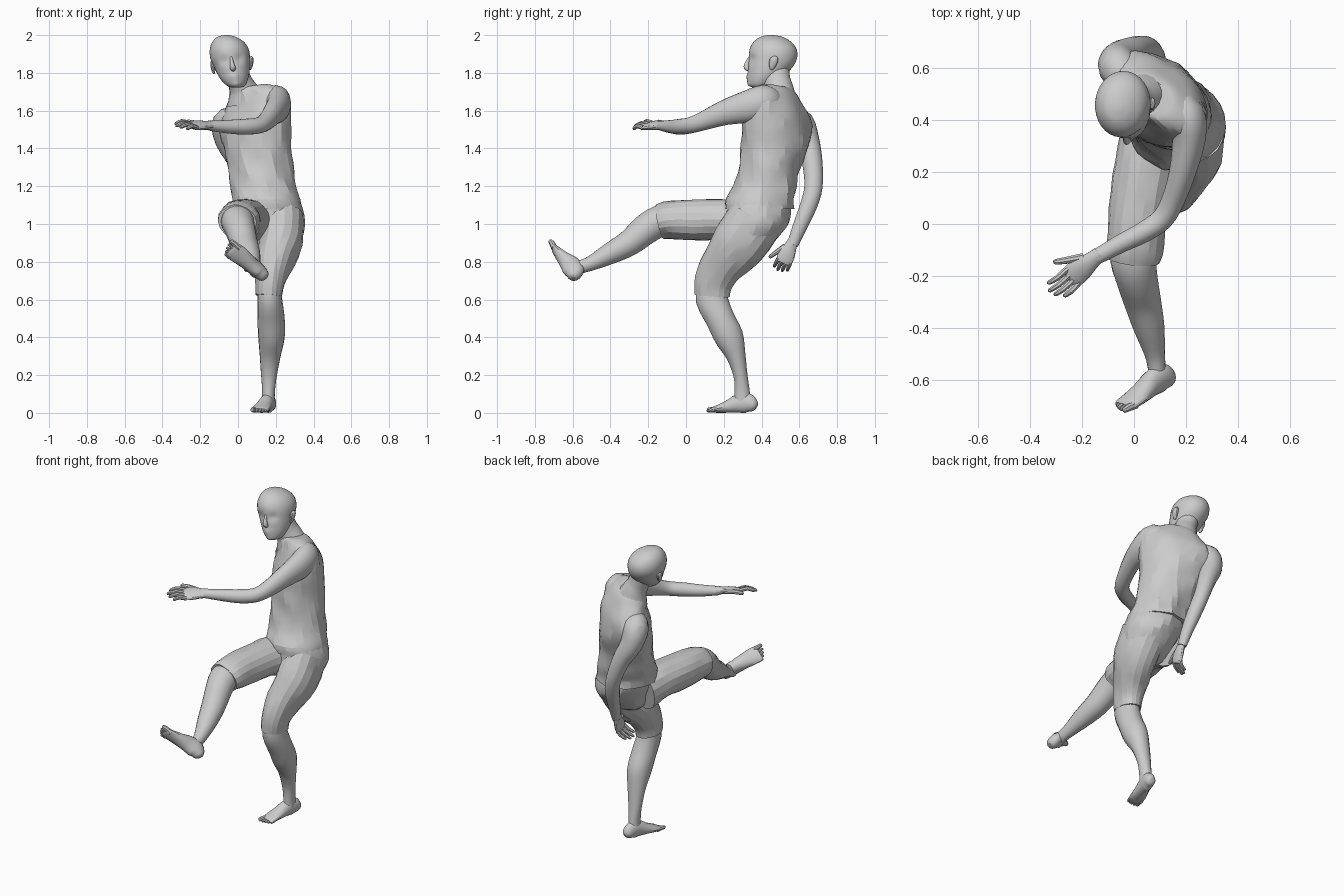
import bpy, bmesh, math
from mathutils import Vector, Matrix, noise


def spline(rings, steps):
    """Catmull-Rom through every value of the ring tuples."""
    out, n = [], len(rings)
    for i in range(n - 1):
        p0, p1, p2, p3 = (rings[max(0, min(n - 1, i + k))] for k in (-1, 0, 1, 2))
        for s in range(steps):
            t = s / steps
            out.append([0.5 * (2 * b + (c - a) * t + (2 * a - 5 * b + 4 * c - d) * t * t
                               + (3 * b - a - 3 * c + d) * t ** 3)
                        for a, b, c, d in zip(p0, p1, p2, p3)])
    out.append(list(rings[-1]))
    return out


def loft(name, rings, ref=(1, 0, 0), sides=18, steps=3, frame=None, wrinkle=0, bumps=(), smooth=30):
    """Rings: x, y, z, half width along ref, half depth. With 7 values: level rings with turn and slope."""
    rs = spline(rings, steps)
    pts = [Vector(r[:3]) for r in rs]
    bm = bmesh.new()
    loops = []
    for i, r in enumerate(rs):
        if len(r) == 7:
            t = math.radians(r[5])
            u = Vector((math.cos(t), math.sin(t), r[6]))
            v = Vector((-math.sin(t), math.cos(t), 0))
        else:
            tan = (pts[min(i + 1, len(pts) - 1)] - pts[max(i - 1, 0)]).normalized()
            u = Vector(ref)
            u = (u - tan * u.dot(tan)).normalized()
            v = tan.cross(u)
        loop = []
        for k in range(sides):
            a = 2 * math.pi * k / sides
            d = u * (r[3] * math.cos(a)) + v * (r[4] * math.sin(a))
            p = pts[i] + d
            if wrinkle:
                q = Vector((p.x * 14, p.y * 14, p.z * 9 + p.x * 6))
                p += d.normalized() * noise.noise(q) * wrinkle
            for c, rad, off in bumps:
                p += Vector(off) * math.exp(-((p - Vector(c)).length / rad) ** 2)
            loop.append(bm.verts.new(frame @ p if frame else p))
        loops.append(loop)
    for a, b in zip(loops, loops[1:]):
        for k in range(sides):
            j = (k + 1) % sides
            bm.faces.new((a[k], a[j], b[j], b[k]))
    bm.faces.new(loops[0][::-1])
    bm.faces.new(loops[-1])
    bmesh.ops.recalc_face_normals(bm, faces=bm.faces)
    me = bpy.data.meshes.new(name)
    bm.to_mesh(me)
    bm.free()
    ob = bpy.data.objects.new(name, me)
    bpy.context.collection.objects.link(ob)
    bpy.ops.object.select_all(action='DESELECT')
    ob.select_set(True)
    bpy.context.view_layer.objects.active = ob
    bpy.ops.object.shade_smooth_by_angle(angle=math.radians(smooth))
    return ob


def frame_at(origin, fwd, up, flip=1, scale=1):
    y = Vector(fwd).normalized()
    z = Vector(up)
    z = (z - y * z.dot(y)).normalized()
    x = y.cross(z) * flip
    m = Matrix((x, y, z)).transposed().to_4x4() @ Matrix.Scale(scale, 4)
    m.translation = Vector(origin)
    return m


def finger(name, base, tip, r, frame, droop=0.0):
    a, b = Vector(base), Vector(tip)
    m = a.lerp(b, 0.55) + Vector((0, 0, droop))
    e = a.lerp(b, 0.93)
    loft(name, [(*a, r, r), (*m, r * .95, r * .9), (*e, r * .75, r * .7), (*b, r * .25, r * .25)],
         (0, 0, 1), 8, 2, frame)


def hand(side, frame, curl):
    loft(side + "_palm", [(0, -.02, 0, .026, .024), (0, .02, 0, .033, .02), (.002, .06, 0, .044, .019),
                          (0, .1, -.002, .044, .015), (0, .118, -.003, .036, .01)], sides=14, frame=frame)
    for i, length in enumerate((.085, .1, .093, .07)):
        x = .033 - .022 * i
        finger(f"{side}_finger_{i + 1}", (x, .1, -.002),
               (x * 1.1, .1 + length * (1 - curl * .5), -curl * length), .0115, frame, .012)
    finger(side + "_thumb", (.028, .03, -.004), (.08, .12, -.012), .014, frame, .004)


def foot(side, frame):
    loft(side + "_foot", [(0, -.066, .03, .014, .016), (0, -.055, .036, .029, .032), (0, -.02, .052, .036, .052),
                          (0, .03, .05, .038, .05), (.003, .08, .036, .043, .036), (.004, .13, .024, .048, .024),
                          (.002, .17, .016, .046, .015), (.002, .182, .014, .04, .009)], sides=16, frame=frame)
    for i, (x, tip, r) in enumerate(((.034, .212, .015), (.013, .208, .01), (-.005, .202, .01),
                                     (-.021, .193, .009), (-.036, .182, .009))):
        finger(f"{side}_toe_{i + 1}", (x, .15, .015), (x, tip, r), r, frame, .002)


# shirt, twisted from hips to shoulders
loft("shirt", [(.155, .387, 1.08, .178, .182, -8, 0), (.15, .388, 1.13, .176, .178, -12, 0),
               (.135, .42, 1.2, .168, .166, -20, .08), (.12, .44, 1.3, .171, .155, -30, .15),
               (.11, .462, 1.4, .186, .155, -38, .28), (.1, .478, 1.5, .208, .15, -42, .36),
               (.084, .498, 1.59, .218, .125, -41, .4), (.072, .503, 1.65, .18, .102, -41, .42),
               (.058, .498, 1.7, .115, .086, -40, .35), (.05, .492, 1.72, .08, .07, -35, .2)],
     sides=28, wrinkle=.012, smooth=15)

# shorts
loft("shorts_seat", [(.155, .38, 1.13, .165, .168, 0, 0), (.178, .382, 1.05, .172, .17, 0, 0),
                     (.195, .367, .98, .16, .163, 0, 0), (.195, .333, .9, .128, .128, 0, 0),
                     (.185, .3, .85, .07, .075, 0, 0)], sides=24, wrinkle=.01, smooth=15)
loft("left_shorts_leg", [(.22, .365, 1.02, .132, .152), (.225, .283, .9, .117, .149), (.19, .197, .79, .1, .12),
                         (.172, .15, .69, .078, .104), (.166, .14, .62, .07, .095)], wrinkle=.008, smooth=15)
loft("right_shorts_leg", [(.08, .35, 1.0, .13, .13), (.045, .22, 1.022, .12, .112), (.016, .05, 1.022, .114, .108),
                          (.004, -.08, 1.022, .11, .1), (-.003, -.14, 1.012, .1, .092)], wrinkle=.008, smooth=15)

# lower legs and feet
loft("left_lower_leg", [(.165, .14, .68, .06, .08), (.168, .137, .6, .066, .086), (.175, .18, .5, .072, .078),
                        (.177, .228, .4, .07, .078), (.17, .265, .3, .055, .052), (.164, .288, .2, .042, .038),
                        (.162, .297, .12, .034, .04), (.16, .3, .05, .034, .045)])
loft("right_lower_leg", [(0, -.07, 1.02, .085, .088), (-.002, -.145, 1.012, .088, .085), (.012, -.215, .97, .08, .081),
                         (.033, -.3, .9, .072, .07), (.058, -.4, .845, .06, .058), (.08, -.5, .793, .04, .04),
                         (.088, -.56, .772, .034, .036), (.092, -.61, .752, .034, .04)])
foot("left", frame_at((.16, .308, 0), (-.25, -.97, 0), (0, 0, 1)))
foot("right", frame_at((.098, -.65, .742), (-.715, -.33, .615), (-.1, .86, .42), -1, 1.07))

# arms and hands
loft("left_arm", [(.15, .48, 1.62, .06, .05), (.2, .425, 1.645, .09, .072), (.212, .33, 1.622, .086, .065),
                  (.187, .2, 1.588, .066, .052), (.15, .09, 1.545, .05, .045), (.11, .02, 1.522, .043, .043),
                  (.04, -.03, 1.515, .042, .041), (-.05, -.075, 1.515, .036, .036), (-.15, -.13, 1.52, .026, .03)],
     (0, 0, 1))
loft("right_arm", [(-.015, .56, 1.56, .07, .06), (-.062, .603, 1.53, .076, .078), (-.054, .64, 1.44, .067, .067),
                   (0, .668, 1.33, .054, .055), (.048, .675, 1.2, .045, .049), (.075, .65, 1.1, .043, .046),
                   (.095, .6, .98, .034, .038), (.105, .565, .89, .025, .03)])
hand("left", frame_at((-.15, -.13, 1.522), (-.77, -.64, 0), (.2, -.28, 1), 1, 1.12), .05)
hand("right", frame_at((.105, .562, .9), (.03, -.4, -.9), (1, 0, 0)), .75)

# neck and head
loft("neck", [(.045, .5, 1.65, .105, .09), (.028, .493, 1.71, .078, .078), (.008, .48, 1.76, .064, .074),
              (-.02, .472, 1.84, .062, .072)])
face = [((-.07, .345, 1.864), .024, (0, .014, 0)), ((.005, .345, 1.874), .024, (0, .014, 0)),
        ((-.02, .33, 1.78), .02, (0, -.01, 0)), ((-.012, .34, 1.743), .024, (0, -.01, -.002))]
loft("head", [(-.01, .39, 1.722, .025, .03, 0, 0), (-.012, .395, 1.735, .05, .056, 0, 0),
              (-.017, .415, 1.77, .073, .085, -4, .1), (-.024, .437, 1.81, .087, .108, -4, .15),
              (-.032, .453, 1.85, .096, .124, -4, .15), (-.042, .461, 1.89, .104, .129, -4, .15),
              (-.05, .461, 1.93, .1, .123, -4, .1), (-.056, .457, 1.965, .082, .099, 0, .05),
              (-.06, .453, 1.99, .05, .06, 0, 0), (-.06, .45, 2.0, .014, .016, 0, 0)],
     sides=32, steps=4, bumps=face, smooth=40)
loft("nose", [(-.037, .342, 1.885, .007, .008), (-.033, .329, 1.86, .009, .013), (-.028, .321, 1.832, .014, .016),
              (-.026, .326, 1.818, .014, .01), (-.025, .333, 1.81, .006, .004)], sides=12, smooth=60)
for side, x, z, s in (("left", .066, 1.852, 1), ("right", -.13, 1.832, -1)):
    loft(side + "_ear", [(x - s * .003, .452, z - .036, .004, .006), (x, .455, z - .022, .01, .015),
                         (x + s * .004, .463, z + .008, .012, .023), (x + s * .004, .468, z + .026, .011, .02),
                         (x, .468, z + .036, .004, .008)], sides=12)
